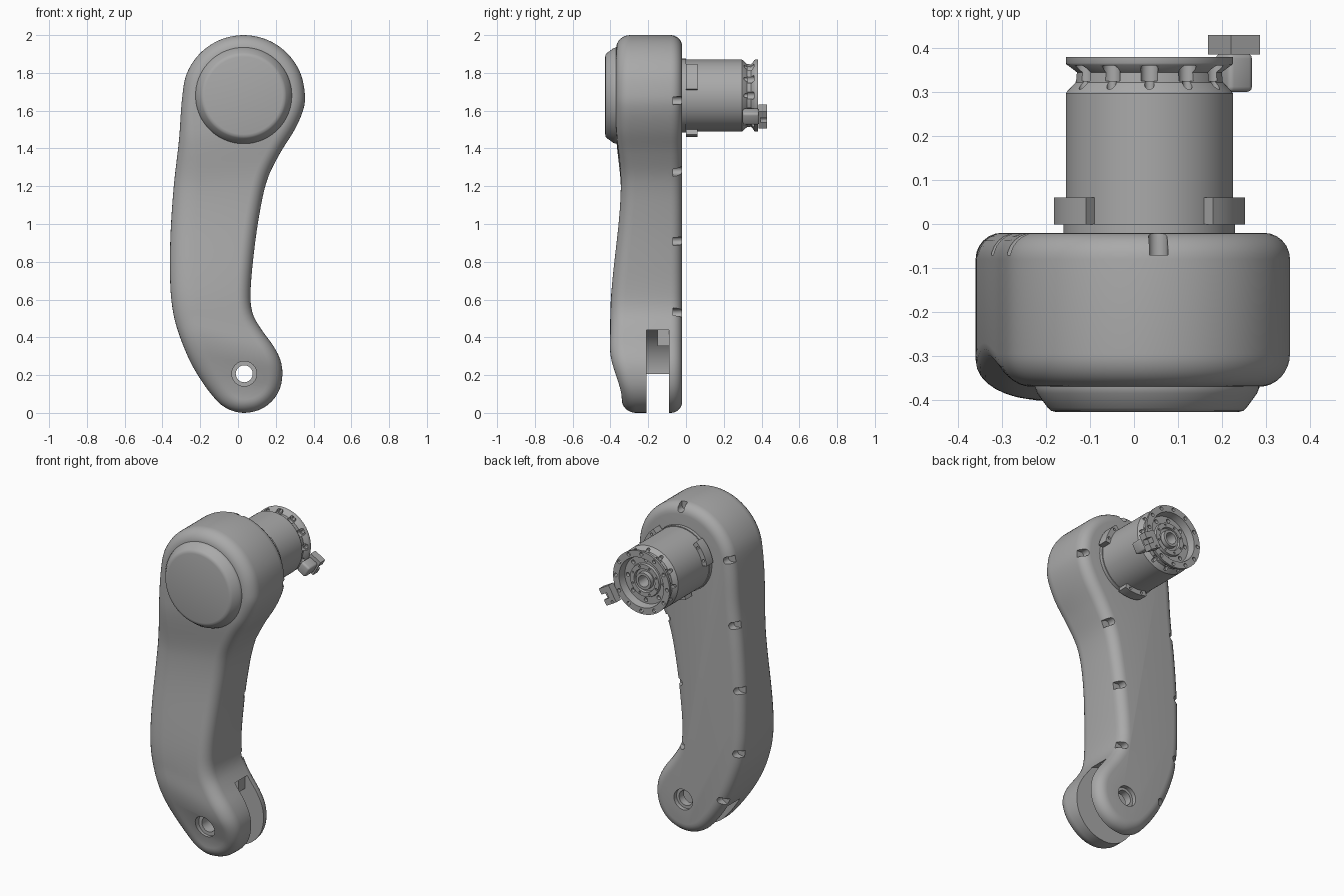
import bpy, bmesh, math
from mathutils import Vector

if "Cube" in bpy.data.objects:
    bpy.data.objects.remove(bpy.data.objects["Cube"])

grey = bpy.data.materials.new("machined grey")
grey.use_nodes = True
grey.diffuse_color = (0.4, 0.4, 0.4, 1)
grey.node_tree.nodes["Principled BSDF"].inputs["Base Color"].default_value = grey.diffuse_color

HEAD = Vector((0.035, 1.68))   # actuator axis, in x and z
PIN = Vector((0.033, 0.207))   # lower pivot axis
BACK = -0.02


def polar(c, r, deg):
    a = math.radians(deg)
    return Vector((c[0] + r * math.cos(a), c[1] + r * math.sin(a)))


def arc(c, r, a, b, n):
    return [polar(c, r, a + (b - a) * i / n) for i in range(n + 1)]


def circle(c, r, n=32):
    return arc(c, r, 0, 360, n)[:-1]


def skin(name, rings, strip_end=False):
    """Joins closed rings of points; the last ring may be closed by a strip of quads."""
    bm = bmesh.new()
    vs = [[bm.verts.new(p) for p in ring] for ring in rings]
    n = len(vs[0])
    for a, b in zip(vs, vs[1:]):
        for i in range(n):
            j = (i + 1) % n
            bm.faces.new((a[i], a[j], b[j], b[i]))
    bm.faces.new(vs[0])
    if strip_end:
        e = vs[-1]
        for i in range(n // 2):
            quad = [e[i], e[i + 1], e[n - i - 1], e[-i]]
            bm.faces.new(list(dict.fromkeys(quad)))
    else:
        bm.faces.new(vs[-1])
    bmesh.ops.recalc_face_normals(bm, faces=bm.faces)
    mesh = bpy.data.meshes.new(name)
    bm.to_mesh(mesh)
    bm.free()
    mesh.materials.append(grey)
    ob = bpy.data.objects.new(name, mesh)
    bpy.context.collection.objects.link(ob)
    return ob


def prism(name, outline, y0, y1):
    return skin(name, [[(p[0], y, p[1]) for p in outline] for y in (y0, y1)])


def lathe(name, c, profile, n=64):
    return skin(name, [[(p[0], y, p[1]) for p in circle(c, r, n)] for r, y in profile])


def block(c, half_u, half_v, deg):
    """Turned rectangle in the x-z plane."""
    u = polar((0, 0), half_u, deg)
    v = polar((0, 0), half_v, deg + 90)
    return [c + u + v, c - u + v, c - u - v, c + u - v]


def apply(ob, kind, **settings):
    m = ob.modifiers.new(kind.lower(), kind)
    for key, value in settings.items():
        setattr(m, key, value)
    with bpy.context.temp_override(object=ob, active_object=ob, selected_objects=[ob]):
        bpy.ops.object.modifier_apply(modifier=m.name)


def cut(ob, cutter):
    cutter.hide_render = True
    bpy.context.view_layer.update()
    apply(ob, "BOOLEAN", operation="DIFFERENCE", solver="EXACT", object=cutter)
    bpy.data.objects.remove(cutter)


def table(points, t):
    """Smoothed interpolation in a list of (t, value)."""
    for (a, va), (b, vb) in zip(points, points[1:]):
        if t <= b:
            s = min(max((t - a) / (b - a), 0), 1)
            return va + (vb - va) * s * s * (3 - 2 * s)
    return points[-1][1]


# Arm outline, counter-clockwise from the lowest point
right_side = [(.226, .275), (.19, .35), (.125, .44), (.08, .52), (.066, .61), (.08, .81),
              (.113, 1.05), (.155, 1.235), (.22, 1.37), (.3, 1.5), (.344, 1.6)]
left_side = [(-.312, 1.45), (-.34, 1.2), (-.357, .95), (-.36, .75), (-.353, .6),
             (-.328, .465), (-.257, .28), (-.18, .15)]
ctrl = (arc((.035, .2), .2, -90, 0, 4) + [Vector(p) for p in right_side]
        + arc((.03, 1.675), .325, 0, 180, 8) + [Vector(p) for p in left_side]
        + arc((.035, .2), .2, 225, 255, 2))


def spline(pts, steps=12):
    n, out = len(pts), []
    for i in range(n):
        p0, p1, p2, p3 = (pts[(i + k) % n] for k in (-1, 0, 1, 2))
        h = (p2 - p1).length
        m1 = (p2 - p0) * h / ((p1 - p0).length + h)
        m2 = (p3 - p1) * h / ((p3 - p2).length + h)
        for s in range(steps):
            t = s / steps
            out.append(p1 * (2*t**3 - 3*t*t + 1) + m1 * (t**3 - 2*t*t + t)
                       + p2 * (3*t*t - 2*t**3) + m2 * (t**3 - t*t))
    return out


def resample(pts, n):
    d = [0]
    for a, b in zip(pts, pts[1:]):
        d.append(d[-1] + (b - a).length)
    out, k = [], 0
    for i in range(n):
        t = d[-1] * i / n
        while d[k + 1] < t:
            k += 1
        out.append(pts[k].lerp(pts[k + 1], (t - d[k]) / (d[k + 1] - d[k])))
    return out


fine = spline(ctrl)
top = max(range(len(fine)), key=lambda i: fine[i].y)
outline = resample(fine[:top + 1], 90) + resample(fine[top:] + fine[:1], 90)
normals = []
for i in range(len(outline)):
    t = (outline[(i + 1) % len(outline)] - outline[i - 1]).normalized()
    normals.append(Vector((t.y, -t.x)))

# Arm shell: rounded back edge, straight wall, softer front edge on a wavy front
front = [(0, -.34), (.4, -.403), (.5, -.4), (1.2, -.345), (1.5, -.37)]


def front_edge(p, s, c):
    soft = .07 + .06 * min(max(-p.x / .35, 0), 1) * table([(1.2, 1), (1.6, 0)], p.y)
    return soft * (1 - c), table(front, p.y) + .075 * (1 - s)


rings = []
for k in range(7):
    a = math.pi / 2 * k / 6
    r = .06
    rings.append([(p.x - n.x * r * (1 - math.sin(a)), BACK - r * (1 - math.cos(a)),
                   p.y - n.y * r * (1 - math.sin(a))) for p, n in zip(outline, normals)])
for k in range(9):
    a = math.pi / 2 * k / 8
    ring = []
    for p, n in zip(outline, normals):
        d, y = front_edge(p, math.sin(a), math.cos(a))
        ring.append((p.x - n.x * d, y, p.y - n.y * d))
    rings.append(ring)
arm = skin("arm_shell", rings, strip_end=True)

# Fork slot and pivot bore with countersunk ends
cut(arm, prism("slot_cutter", circle(PIN, .25, 64), -.21, -.09))
cut(arm, prism("bore_cutter", circle(PIN, .045), -.6, .2))
cut(arm, prism("front_counterbore", circle(PIN, .066), -.6, -.33))
cut(arm, prism("back_counterbore", circle(PIN, .062), -.045, .2))

# Screw notches along the back edge
for spot in [(.07, 2), (.35, 1.65), (.17, 1.28), (.09, .91), (.07, .53),
             (-.29, 1.74), (-.33, 1.35), (-.36, .97), (-.36, .57), (-.24, .25)]:
    i = min(range(len(outline)), key=lambda k: (outline[k] - Vector(spot)).length)
    p, n = outline[i], normals[i]
    deg = math.degrees(math.atan2(n.y, n.x))
    shape = arc(p - n * .03, .021, deg + 90, deg + 270, 10)
    shape += [shape[-1] + n * .1, shape[0] + n * .1]
    cut(arm, prism("notch_cutter", shape, -.07, .1))

stop = prism("slot_stop_block", block(Vector((.06, .4)), .05, .045, 0), -.15, -.085)

# Round cover on the front of the head
cover = lathe("head_cover", (.03, 1.68), [(.255, -.3), (.255, -.372), (.25, -.385), (.226, -.418),
                                          (.218, -.425), (.205, -.428)], 96)

# Actuator barrel with a flared, recessed end
barrel = lathe("actuator_barrel", HEAD, [
    (.195, -.04), (.195, 0), (.19, 0), (.19, .297), (.185, .304), (.168, .322), (.166, .345),
    (.188, .362), (.19, .366), (.19, .38), (.15, .38), (.142, .335), (.1, .335), (.097, .35),
    (.07, .35), (.067, .335), (.052, .335), (.05, .36), (.034, .36), (.03, .29)], 96)
for k in range(12):
    c = polar(HEAD, .172, 30 * k)
    cut(barrel, prism("rim_hole", circle(c, .011, 16), .3, .5))
    cut(barrel, prism("rim_scallop", circle(c, .02, 16), .325, .36))
for k in range(8):
    cut(barrel, prism("face_hole", circle(polar(HEAD, .121, 45 * k), .012, 16), .315, .5))
    cut(barrel, prism("hub_hole", circle(polar(HEAD, .084, 45 * k + 22), .006, 12), .33, .5))

# Three mounting ears at the barrel root, with bolt holes
parts = [arm, stop, cover, barrel]
for mid in (29, 151, 270):
    ear = prism("mounting_ear", arc(HEAD, .22, mid - 20, mid + 20, 10)
                + arc(HEAD, .18, mid + 20, mid - 20, 10), -.001, .06)
    for off in (-11, 11):
        cut(ear, prism("bolt_hole", circle(polar(HEAD, .204, mid + off), .008, 16), .03, .2))
    parts.append(ear)

# Cable clamp on the rim
hub = polar(HEAD, .222, -30)
stem = prism("clamp_stem", block(hub, .032, .035, -30), .3, .388)
apply(stem, "BEVEL", width=.012, segments=3)
jaw = prism("clamp_jaw", block(hub, .038, .052, -30), .385, .43)
cut(jaw, prism("jaw_gap", block(polar(HEAD, .25, -30), .03, .016, -30), .395, .5))
hole = prism("jaw_screw_hole", circle((hub.x - .03, hub.y - .03), .007, 16), .38, .5)
cut(jaw, hole)
parts += [stem, jaw]

# Smooth shading with sharp edges kept
for ob in parts:
    bpy.ops.object.select_all(action="DESELECT")
    ob.select_set(True)
    bpy.context.view_layer.objects.active = ob
    bpy.ops.object.shade_smooth_by_angle(angle=math.radians(30))
